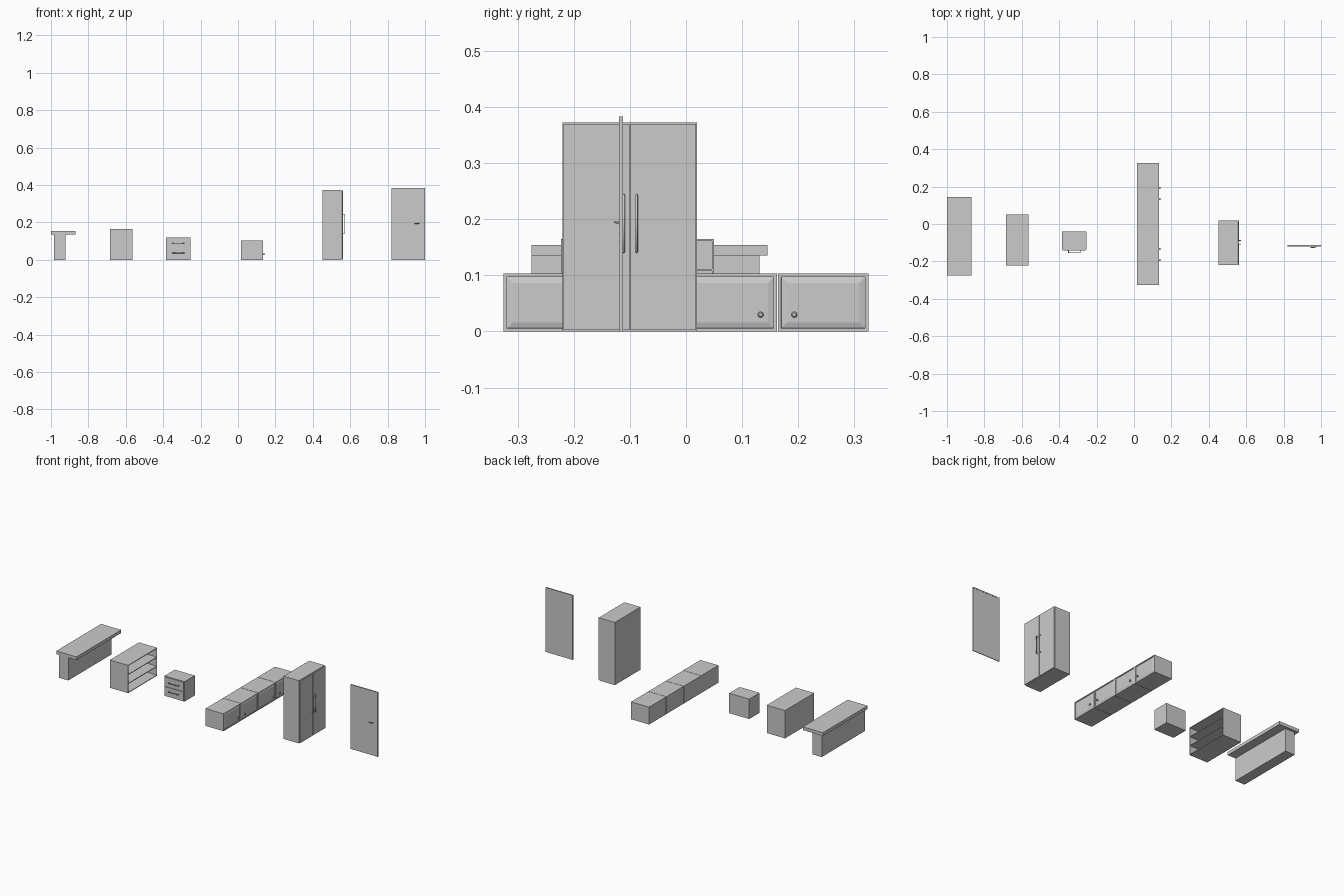
import bpy, bmesh
from mathutils import Vector

if "Cube" in bpy.data.objects:
    bpy.data.objects.remove(bpy.data.objects["Cube"])


def box(name, x, y, z):
    """Box from (min, max) ranges on each axis."""
    bm = bmesh.new()
    bmesh.ops.create_cube(bm, size=1)
    for v in bm.verts:
        v.co = Vector([r[0] if c < 0 else r[1] for c, r in zip(v.co, (x, y, z))])
    return finish(name, bm)


def finish(name, bm):
    me = bpy.data.meshes.new(name)
    bm.to_mesh(me)
    bm.free()
    ob = bpy.data.objects.new(name, me)
    bpy.context.collection.objects.link(ob)
    return ob


def tube(name, points, radius):
    """Round bar following a short path."""
    cu = bpy.data.curves.new(name, 'CURVE')
    cu.dimensions = '3D'
    cu.bevel_depth = radius
    cu.bevel_resolution = 2
    cu.use_fill_caps = True
    sp = cu.splines.new('POLY')
    sp.points.add(len(points) - 1)
    for p, co in zip(sp.points, points):
        p.co = (*co, 1)
    ob = bpy.data.objects.new(name, cu)
    bpy.context.collection.objects.link(ob)
    return ob


def panel_door(name, x, y, z):
    """Door facing +x with a raised, bevelled centre panel."""
    ob = box(name, x, y, z)
    bm = bmesh.new()
    bm.from_mesh(ob.data)
    bmesh.ops.recalc_face_normals(bm, faces=bm.faces)
    face = max(bm.faces, key=lambda f: f.calc_center_median().x)
    for inset, depth in ((0.008, 0), (0.001, -0.003), (0.014, 0.003)):
        bmesh.ops.inset_region(bm, faces=[face], thickness=inset)
        for v in face.verts:
            v.co.x += depth
    bm.to_mesh(ob.data)
    bm.free()


def knob(name, x, y, z):
    """Turned knob on a short stem, pointing along +x."""
    profile = [(0, .0025), (.005, .0025), (.006, .0052), (.009, .0052), (.011, .003)]
    bm = bmesh.new()
    n = 16
    rings = []
    from math import cos, sin, tau
    for dx, r in profile:
        rings.append([bm.verts.new((x + dx, y + r * cos(tau * i / n), z + r * sin(tau * i / n)))
                      for i in range(n)])
    for a, b in zip(rings, rings[1:]):
        for i in range(n):
            bm.faces.new((a[i], a[(i + 1) % n], b[(i + 1) % n], b[i]))
    bm.faces.new(rings[-1])
    bm.faces.new(rings[0][::-1])
    bmesh.ops.recalc_face_normals(bm, faces=bm.faces)
    finish(name, bm)


# Counter with overhanging top
box("counter_base", (-.983, -.921), (-.275, .131), (0, .135))
box("counter_top", (-1, -.868), (-.275, .145), (.135, .154))

# Open bookshelf facing +x
t = .004
sx, sy = (-.685, -.565), (-.223, .05)
box("bookshelf_back", (sx[0], sx[0] + t), sy, (0, .165))
for i, y in enumerate((sy[0], sy[1] - t)):
    box(f"bookshelf_side_{i}", sx, (y, y + t), (0, .165))
for i in range(4):
    z = i * (.165 - t) / 3
    box(f"bookshelf_shelf_{i}", (sx[0] + t, sx[1]), (sy[0] + t, sy[1] - t), (z, z + t))

# Bedside drawers facing -y
box("drawer_cabinet", (-.386, -.255), (-.137, -.041), (0, .118))
for i, z in enumerate((.003, .0605)):
    box(f"drawer_front_{i}", (-.383, -.258), (-.143, -.137), (z, z + .055))
    hz = .037 + i * .052
    tube(f"drawer_handle_{i}", [(-.35, -.143, hz), (-.35, -.153, hz),
                                (-.287, -.153, hz), (-.287, -.143, hz)], .0022)

# Row of four low cabinets facing +x
for i in range(4):
    y0 = -.325 + i * .163
    y1 = y0 + .161
    box(f"low_cabinet_{i}", (.015, .126), (y0, y1), (0, .103))
    panel_door(f"low_cabinet_door_{i}", (.126, .133), (y0, y1), (0, .103))
    knob(f"low_cabinet_knob_{i}", .132, y0 + .029 if i % 2 else y1 - .029, .03)

# Wardrobe with two doors and bar handles facing +x
box("wardrobe_body", (.453, .554), (-.22, .02), (0, .372))
for i, (y, hy) in enumerate((((-.218, -.101), -.111), ((-.099, .018), -.088))):
    box(f"wardrobe_door_{i}", (.555, .561), y, (.003, .37))
    tube(f"wardrobe_handle_{i}", [(.56, hy, .142), (.571, hy, .142),
                                  (.571, hy, .243), (.56, hy, .243)], .0022)

# Room door with thin casing and lever handle
box("room_door", (.827, .994), (-.117, -.113), (0, .378))
for i, x in enumerate((.822, .994)):
    box(f"door_jamb_{i}", (x, x + .006), (-.119, -.112), (0, .383))
box("door_head", (.828, .994), (-.119, -.112), (.377, .383))
tube("door_lever", [(.968, -.116, .195), (.968, -.126, .195), (.944, -.126, .195)], .0022)
